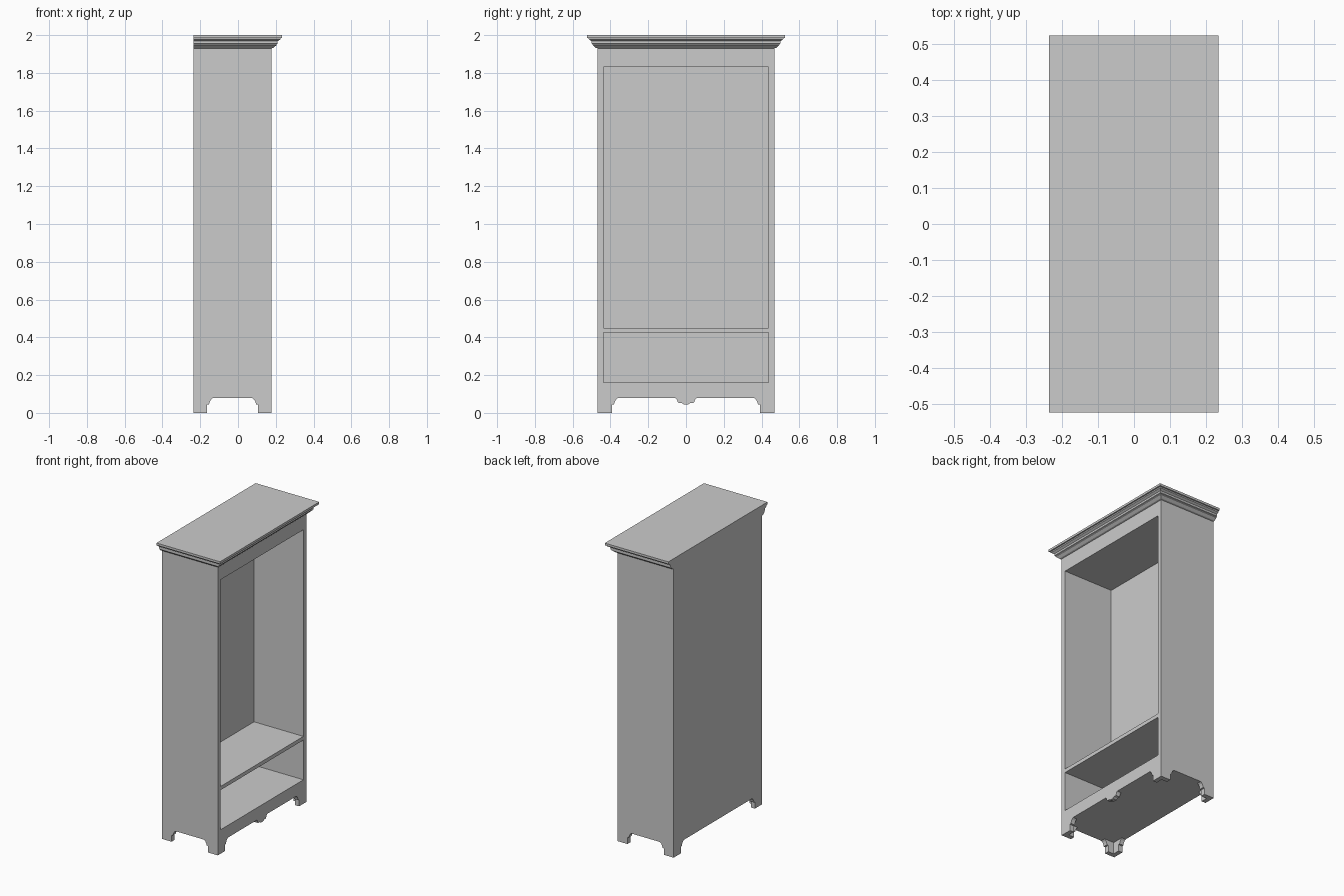
import bpy, bmesh

if "Cube" in bpy.data.objects:
    bpy.data.objects.remove(bpy.data.objects["Cube"])

BACK, FRONT, HALF = -0.236, 0.178, 0.468   # body depth range (x) and half width (y)
LEG_H = 0.078                              # underside height


def make_object(name, rings):
    """Skin a stack of equal-length rings and cap both ends."""
    bm = bmesh.new()
    vs = [[bm.verts.new(p) for p in ring] for ring in rings]
    n = len(vs[0])
    for a, b in zip(vs, vs[1:]):
        for i in range(n):
            j = (i + 1) % n
            bm.faces.new((a[i], a[j], b[j], b[i]))
    bm.faces.new(vs[0])
    bm.faces.new(vs[-1])
    bmesh.ops.recalc_face_normals(bm, faces=bm.faces)
    mesh = bpy.data.meshes.new(name)
    bm.to_mesh(mesh)
    bm.free()
    ob = bpy.data.objects.new(name, mesh)
    bpy.context.collection.objects.link(ob)
    return ob


def rect(x0, x1, y0, y1, z):
    return [(x0, y0, z), (x1, y0, z), (x1, y1, z), (x0, y1, z)]


def box(name, x0, x1, y0, y1, z0, z1):
    return make_object(name, [rect(x0, x1, y0, y1, z0), rect(x0, x1, y0, y1, z1)])


def prism(name, profile, axis, a, b):
    """Extrude a (u, z) profile along x or y."""
    def place(t):
        return [(t, u, z) if axis == 'x' else (u, t, z) for u, z in profile]
    return make_object(name, [place(a), place(b)])


def notch(lo, hi, pendant=()):
    """Arch between two bracket feet, with an optional shaped middle drop."""
    step = [(0, -0.1), (0, 0.043), (0.010, 0.045), (0.014, 0.058), (0.020, 0.070), (0.030, LEG_H)]
    return ([(lo + d, z) for d, z in step] + list(pendant)
            + [(hi - d, z) for d, z in reversed(step)])


# Carcass block
body = box("cabinet_body", BACK, FRONT, -HALF, HALF, 0, 1.93)

# Middle drop of the front apron, mirrored about the centre
drop = [(-0.055, LEG_H), (-0.048, 0.070), (-0.042, 0.054), (-0.022, 0.052), (-0.012, 0.045)]
drop += [(-u, z) for u, z in reversed(drop)]

IN = 0.437
cutters = [
    # Open compartments
    box("upper_compartment_cutter", -0.187, 0.3, -IN, IN, 0.45, 1.832),
    box("lower_compartment_cutter", -0.187, 0.3, -IN, IN, 0.16, 0.425),
    # Hollow underside and the arches between the feet
    box("underside_cutter", BACK + 0.03, FRONT - 0.03, -IN, IN, -0.1, LEG_H),
    prism("side_arch_cutter", notch(-0.164, 0.106), 'y', -0.6, 0.6),
    prism("front_arch_cutter", notch(-0.391, 0.391, drop), 'x', 0.12, 0.3),
    prism("back_arch_cutter", notch(-0.391, 0.391), 'x', -0.4, -0.18),
]
bpy.context.view_layer.objects.active = body
for c in cutters:
    c.hide_render = True
    mod = body.modifiers.new(c.name, 'BOOLEAN')
    mod.operation, mod.solver, mod.object = 'DIFFERENCE', 'EXACT', c
    bpy.ops.object.modifier_apply(modifier=mod.name)
    bpy.data.objects.remove(c, do_unlink=True)

# Cornice: stepped moulding on three sides, flush at the back
steps = [(0, 1.93), (0.010, 1.933), (0.026, 1.947), (0.026, 1.952), (0.032, 1.955),
         (0.032, 1.968), (0.046, 1.977), (0.048, 1.984), (0.056, 1.985), (0.056, 2.0)]
make_object("cornice", [rect(BACK, FRONT + o, -HALF - o, HALF + o, z) for o, z in steps])
